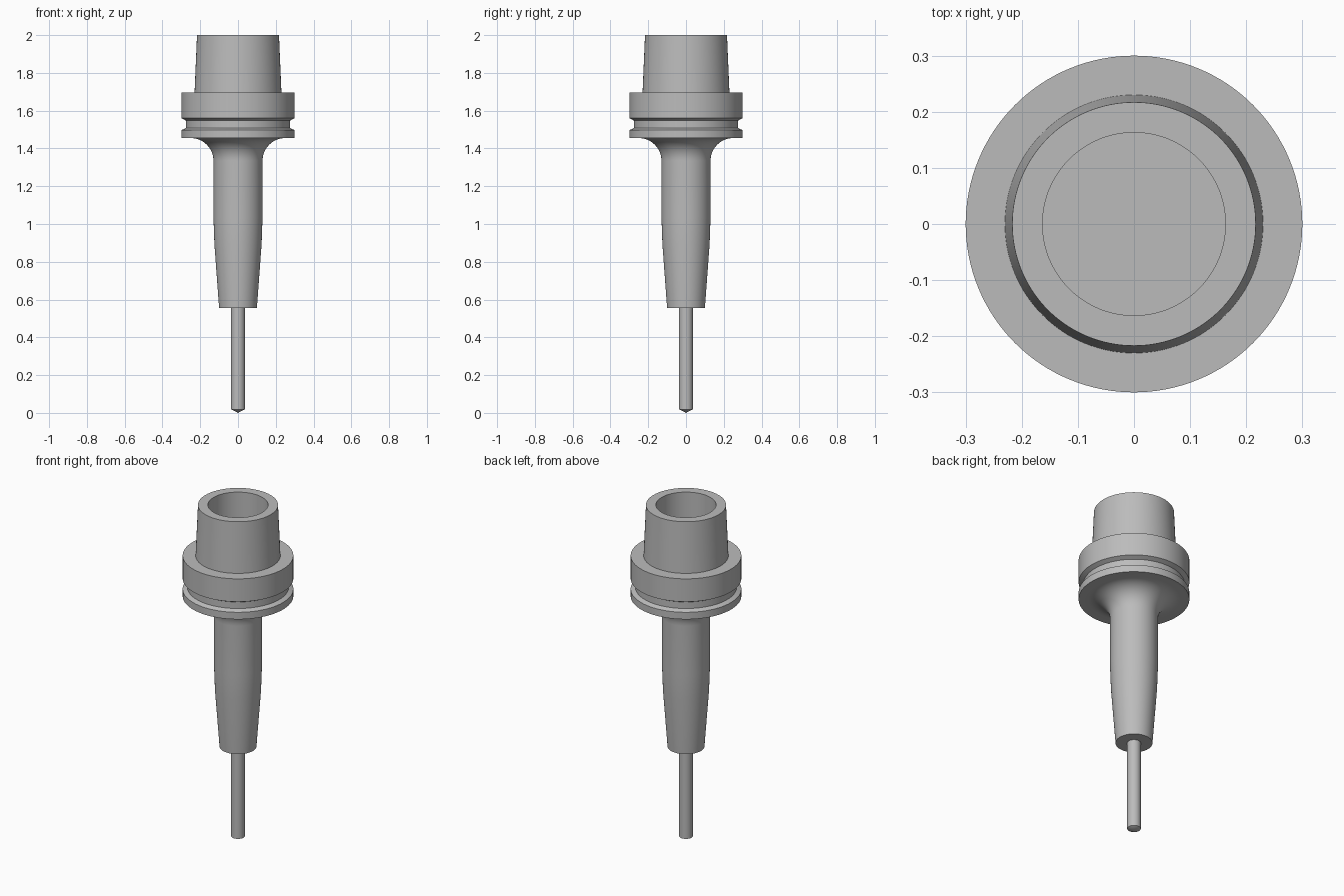
import bpy
import bmesh
from math import sin, cos, pi, radians

cube = bpy.data.objects.get("Cube")
if cube:
    bpy.data.objects.remove(cube, do_unlink=True)

SEGMENTS = 128

steel = bpy.data.materials.new("grey steel")
steel.use_nodes = True
GREY = (0.5, 0.5, 0.5, 1)
steel.diffuse_color = GREY
steel.node_tree.nodes["Principled BSDF"].inputs["Base Color"].default_value = GREY


def lathe(name, profile):
    """Revolve a closed (radius, height) profile, axis to axis, about z."""
    bm = bmesh.new()
    rings = []
    for r, z in profile:
        if r == 0:
            rings.append([bm.verts.new((0, 0, z))] * SEGMENTS)
        else:
            angles = [2 * pi * i / SEGMENTS for i in range(SEGMENTS)]
            rings.append([bm.verts.new((r * cos(a), r * sin(a), z)) for a in angles])
    for low, high in zip(rings, rings[1:]):
        for i in range(SEGMENTS):
            j = (i + 1) % SEGMENTS
            corners = dict.fromkeys((low[i], low[j], high[j], high[i]))
            bm.faces.new(list(corners))
    bmesh.ops.recalc_face_normals(bm, faces=bm.faces)
    mesh = bpy.data.meshes.new(name)
    bm.to_mesh(mesh)
    bm.free()
    mesh.materials.append(steel)
    obj = bpy.data.objects.new(name, mesh)
    bpy.context.collection.objects.link(obj)
    bpy.ops.object.select_all(action="DESELECT")
    obj.select_set(True)
    bpy.context.view_layer.objects.active = obj
    bpy.ops.object.shade_smooth_by_angle(angle=radians(20))
    return obj


# Round fillet between the neck and the underside of the flange
FILLET = 0.12
fillet = [(0.25 - FILLET * cos(a), 1.335 + FILLET * sin(a))
          for a in [pi / 2 * i / 12 for i in range(13)]]

# Holder: tapered nose, neck, grooved flange, hollow tapered shank
nose_and_neck = [(0, 0.555), (0.1, 0.555), (0.125, 0.894), (0.13, 1.04)]
flange = [(0.3, 1.455), (0.3, 1.497), (0.275, 1.508), (0.275, 1.547),
          (0.3, 1.56), (0.3, 1.697)]
shank = [(0.23, 1.697), (0.217, 2), (0.163, 2), (0.163, 1.7), (0, 1.7)]
lathe("tool_holder", nose_and_neck + fillet + flange + shank)

# Cutting tool: slim rod with a shallow conical tip
lathe("drill_rod", [(0, 0), (0.037, 0.019), (0.037, 0.56), (0, 0.56)])
